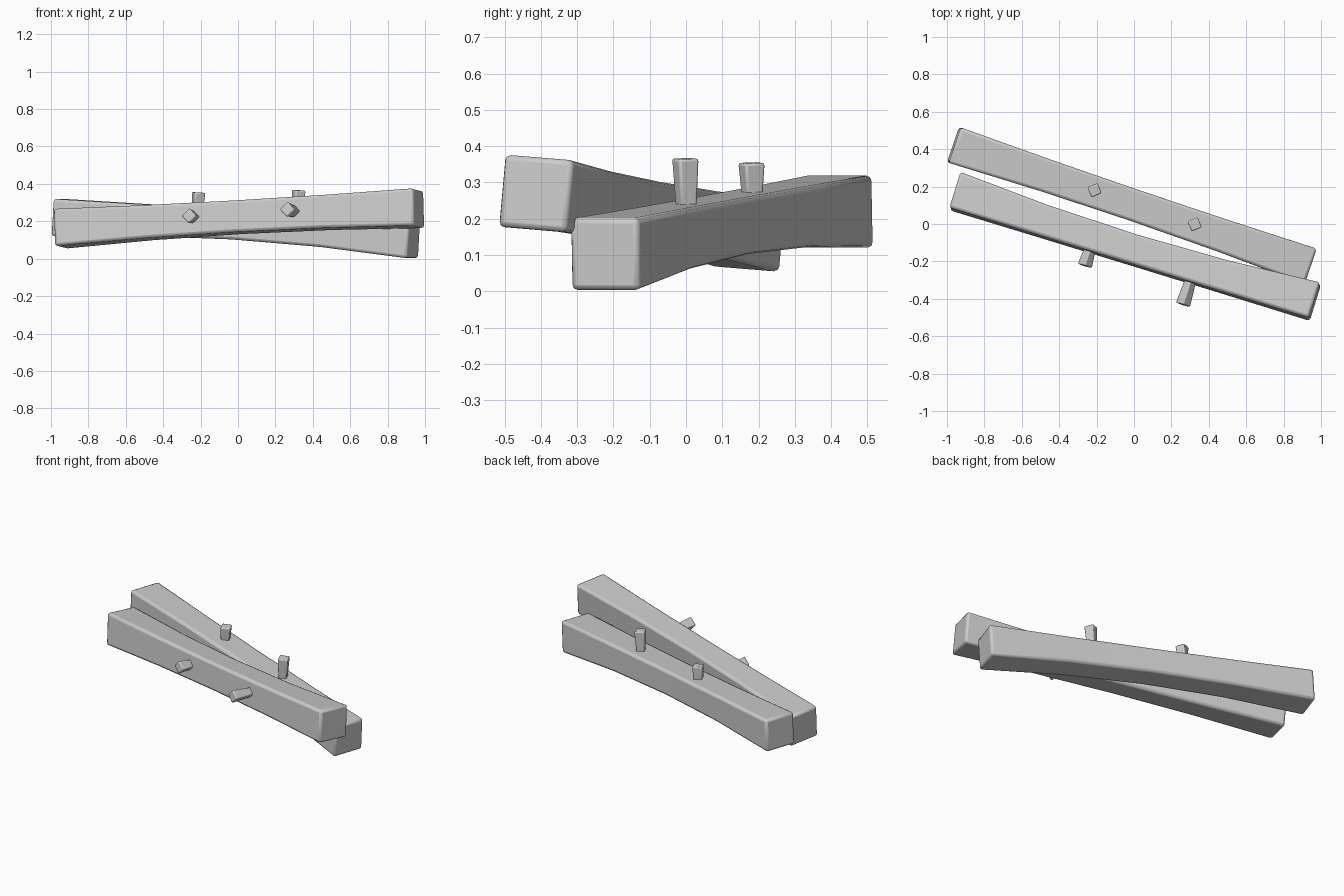
import bpy, bmesh, math
from mathutils import Matrix, Vector

if "Cube" in bpy.data.objects:
    bpy.data.objects.remove(bpy.data.objects["Cube"])

grey = bpy.data.materials.new("plain grey")
grey.use_nodes = True
COLOUR = (0.6, 0.6, 0.6, 1)
grey.diffuse_color = COLOUR
grey.node_tree.nodes["Principled BSDF"].inputs["Base Color"].default_value = COLOUR

SEGMENTS = 4
HALF = 0.1


def finish(name, bm, frame, bevel):
    """Turn a bmesh into a softly bevelled object placed by frame."""
    bmesh.ops.recalc_face_normals(bm, faces=bm.faces)
    mesh = bpy.data.meshes.new(name)
    bm.to_mesh(mesh)
    bm.free()
    mesh.materials.append(grey)
    obj = bpy.data.objects.new(name, mesh)
    bpy.context.collection.objects.link(obj)
    obj.matrix_world = frame
    mod = obj.modifiers.new("soft edges", "BEVEL")
    mod.width = bevel
    mod.segments = 2
    mod.limit_method = "ANGLE"
    mod.angle_limit = math.radians(40)
    bpy.ops.object.select_all(action="DESELECT")
    obj.select_set(True)
    bpy.context.view_layer.objects.active = obj
    bpy.ops.object.shade_smooth_by_angle(angle=math.radians(35))


def beam_mesh(length):
    """Square beam, flat on top and hollowed towards the middle elsewhere."""
    bm = bmesh.new()
    rings = []
    for i in range(SEGMENTS + 1):
        t = i / SEGMENTS
        sag = 4 * t * (1 - t)
        front, back = -HALF + 0.02 * sag, HALF - 0.01 * sag
        bottom, top = -HALF + 0.042 * sag, HALF
        corners = [(front, bottom), (back, bottom), (back, top), (front, top)]
        rings.append([bm.verts.new((t * length, y, z)) for y, z in corners])
    for a, b in zip(rings, rings[1:]):
        for k in range(4):
            n = (k + 1) % 4
            bm.faces.new((a[k], a[n], b[n], b[k]))
    bm.faces.new(rings[0])
    bm.faces.new(rings[-1])
    return bm


def peg_mesh(height):
    """Four-sided peg that widens to its tip, its foot sunk in the beam."""
    bm = bmesh.new()
    sunk = 0.03
    bmesh.ops.create_cone(bm, cap_ends=True, segments=4, radius1=0.032,
                          radius2=0.042, depth=height + sunk)
    bmesh.ops.translate(bm, verts=bm.verts, vec=(0, 0, (height - sunk) / 2))
    return bm


def pegged_beam(name, start, end, roll):
    start, end = Vector(start), Vector(end)
    along = (end - start).normalized()
    side = Vector((0, 0, 1)).cross(along).normalized()
    up = along.cross(side)
    frame = Matrix((along, side, up)).transposed().to_4x4()
    frame = Matrix.Translation(start) @ frame @ Matrix.Rotation(math.radians(roll), 4, "X")
    length = (end - start).length
    finish(name + "_beam", beam_mesh(length), frame, 0.015)
    for label, t, height in (("short", 0.388, 0.08), ("long", 0.668, 0.125)):
        place = frame @ Matrix.Translation((t * length, 0.013, HALF))
        place = place @ Matrix.Rotation(math.radians(-4), 4, "Z")
        finish(f"{name}_{label}_peg", peg_mesh(height), place, 0.007)


# Back beam has its pegs upright; front beam is rolled so they point forward
pegged_beam("back", (-0.963, 0.423, 0.22), (0.94, -0.225, 0.102), 0)
pegged_beam("front", (-0.955, 0.175, 0.16), (0.967, -0.415, 0.27), 85.5)
